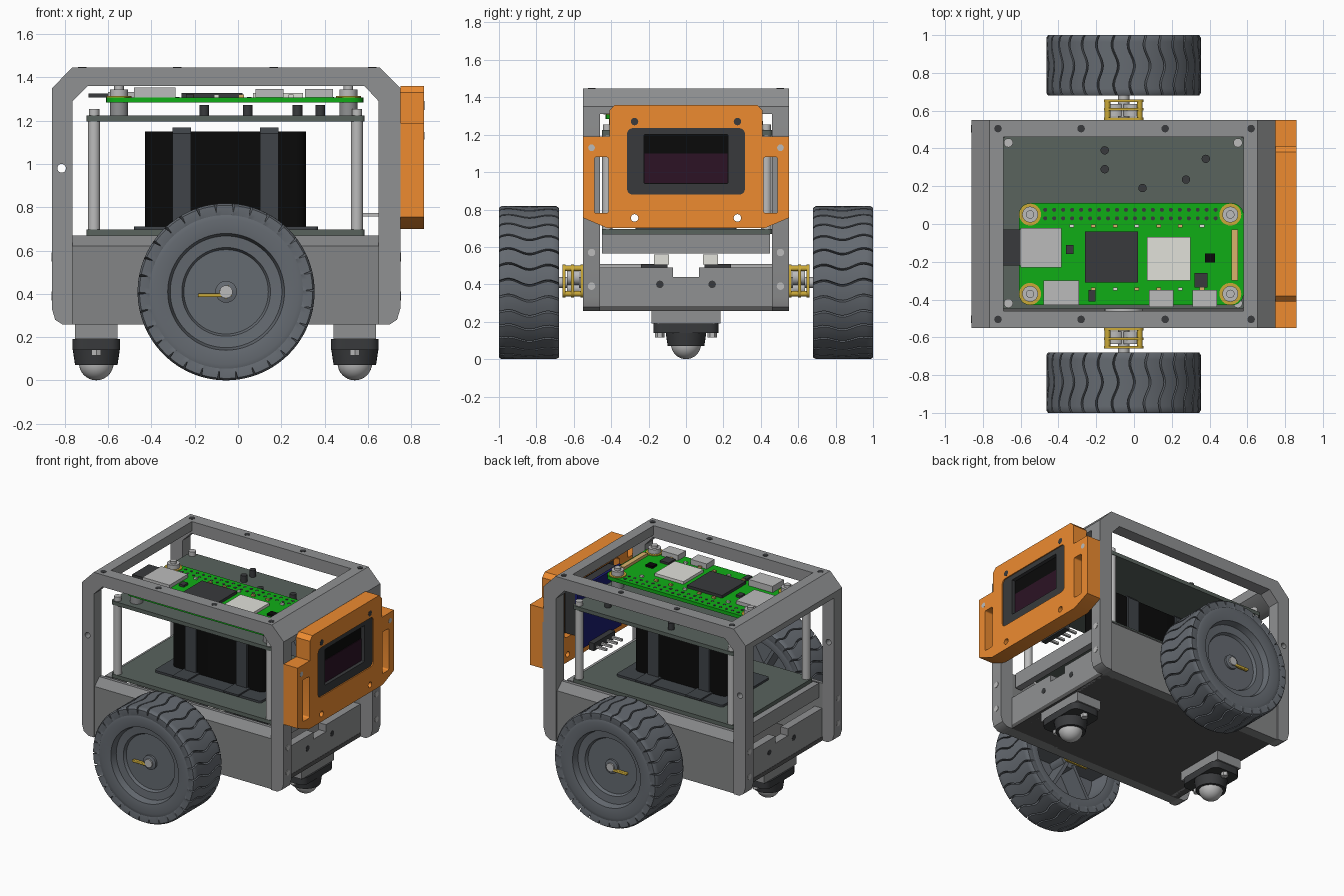
import bpy, bmesh, math
from math import sin, cos, pi
from mathutils import Matrix, Vector

if "Cube" in bpy.data.objects:
    bpy.data.objects.remove(bpy.data.objects["Cube"])

COL = dict(frame=(.28, .285, .29), rubber=(.13, .145, .165), deck=(.10, .125, .11), black=(.003, .003, .003),
           dark=(.04, .042, .045), orange=(.85, .26, .03), green=(.005, .42, .008), steel=(.5, .5, .5),
           brass=(.6, .4, .04), blue=(.01, .012, .16), screen=(.025, .006, .018), white=(.75, .75, .7),
           strap=(.05, .057, .065), panel=(.23, .235, .24), tan=(.7, .45, .15), floor=(.09, .09, .09))
MATS = {}
for k, c in COL.items():
    MATS[k] = bpy.data.materials.new(k)
    MATS[k].diffuse_color = (*c, 1)


def finish(name, bm, mat):
    bmesh.ops.recalc_face_normals(bm, faces=bm.faces[:])
    me = bpy.data.meshes.new(name)
    bm.to_mesh(me)
    bm.free()
    ob = bpy.data.objects.new(name, me)
    me.materials.append(MATS[mat])
    bpy.context.collection.objects.link(ob)
    return ob


def box(name, x, y, z, mat='frame', bevel=0):
    bm = bmesh.new()
    bmesh.ops.create_cube(bm, size=1)
    for v in bm.verts:
        v.co = [(a + b) / 2 + c * (b - a) for (a, b), c in zip((x, y, z), v.co)]
    ob = finish(name, bm, mat)
    if bevel:
        m = ob.modifiers.new('bevel', 'BEVEL')
        m.width, m.segments = bevel, 3
    return ob


def cyl(name, p, q, r, mat='steel', n=24, r2=None):
    p, q = Vector(p), Vector(q)
    bm = bmesh.new()
    rot = (q - p).to_track_quat('Z', 'Y').to_matrix().to_4x4()
    bmesh.ops.create_cone(bm, cap_ends=True, segments=n, radius1=r, radius2=r if r2 is None else r2,
                          depth=(q - p).length, matrix=Matrix.Translation((p + q) / 2) @ rot)
    return finish(name, bm, mat)


def ring(u, v, r, n=20):
    return [(u + r * cos(2 * pi * i / n), v + r * sin(2 * pi * i / n)) for i in range(n)]


def rrect(u0, u1, v0, v1, r, n=5):
    out = []
    for k, (u, v) in enumerate(((u1 - r, v1 - r), (u0 + r, v1 - r), (u0 + r, v0 + r), (u1 - r, v0 + r))):
        out += [(u + r * cos((k + i / n) * pi / 2), v + r * sin((k + i / n) * pi / 2)) for i in range(n + 1)]
    return out


def plate(name, loops, plane, a, b, mat='frame'):
    """Outline plus hole loops, extruded from a to b across the plane."""
    cu = bpy.data.curves.new(name, 'CURVE')
    cu.dimensions, cu.fill_mode, cu.extrude = '2D', 'BOTH', (b - a) / 2
    for lp in loops:
        s = cu.splines.new('POLY')
        s.points.add(len(lp) - 1)
        s.use_cyclic_u = True
        for pt, (u, v) in zip(s.points, lp):
            pt.co = (u, v, 0, 1)
    tmp = bpy.data.objects.new('tmp', cu)
    bpy.context.collection.objects.link(tmp)
    bpy.context.view_layer.update()
    me = bpy.data.meshes.new_from_object(tmp.evaluated_get(bpy.context.evaluated_depsgraph_get()))
    bpy.data.objects.remove(tmp)
    bm = bmesh.new()
    bm.from_mesh(me)
    bmesh.ops.remove_doubles(bm, verts=bm.verts[:], dist=1e-4)
    for v in bm.verts:
        u, w, t = v.co.x, v.co.y, v.co.z + (a + b) / 2
        v.co = {'xz': (u, t, w), 'yz': (t, u, w), 'xy': (u, w, t)}[plane]
    return finish(name, bm, mat)


def spin(name, rows, n, point, mat):
    """Grid of n columns around, one ring per row."""
    bm = bmesh.new()
    g = [[bm.verts.new(point(row, i)) for i in range(n)] for row in rows]
    for A, B in zip(g, g[1:]):
        for i in range(n):
            bm.faces.new((A[i], A[(i + 1) % n], B[(i + 1) % n], B[i]))
    return finish(name, bm, mat)


# Side frames, lower side panels and floor
outline = [(-.86, .33), (-.86, 1.35), (-.765, 1.447), (.655, 1.447), (.75, 1.35), (.75, .33), (.735, .28), (.70, .257),
           (.65, .257), (.65, 1.29), (.585, 1.36), (-.695, 1.36), (-.765, 1.29), (-.765, .257), (-.81, .257), (-.845, .28)]
for s, tag in ((-1, 'front'), (1, 'back')):
    a, b = sorted((s * .46, s * .55))
    plate(tag + '_side_frame', [outline, ring(-.815, .98, .02)], 'xz', a, b)
    prof = [(.46, .257), (.54, .257), (.54, .62), (.485, .67), (.46, .67)]
    plate(tag + '_side_panel', [[(s * y, z) for y, z in prof]], 'yz', -.77, .655, 'panel')
    for x in (-.72, -.28, .165, .62):
        cyl('frame_screw', (x, s * .505, 1.44), (x, s * .505, 1.449), .02, 'dark', 16)
box('floor', (-.765, .655), (-.47, .47), (.257, .285), 'floor')

# End bars
for c, s, tag in ((-.055, -1, 'left'), (-.055, 1, 'right')):
    X = lambda d: c + s * d
    plate(tag + '_top_bar', [[(X(.635), 1.447), (X(.71), 1.447), (X(.805), 1.35), (X(.805), 1.31), (X(.74), 1.31),
                              (X(.635), 1.38)]], 'xz', -.46, .46)
    a, b = sorted((X(.65), X(.708)))
    plate(tag + '_bottom_bar', [[(-.46, .257), (.46, .257), (.46, .49), (.07, .49), (.07, .44), (-.07, .44),
                                 (-.07, .49), (-.46, .49)]], 'yz', a, b)
    a, b = sorted((X(.64), X(.69)))
    box(tag + '_deck_beam', (a, b), (-.45, .45), (.565, .67))
    for y in (-.505, -.14, .14, .505):
        post = abs(y) > .2
        for z in (.39, .57) if post else (.40,):
            d = .802 if post else .704
            cyl('end_screw', (X(d - .01), y, z), (X(d + .006), y, z), .02, 'steel' if post else 'dark', 16)

# Casters under both ends
for x in (-.655, .54):
    box('caster_plate', (x - .098, x + .098), (-.185, .185), (.19, .257))
    plate('caster_flange', [rrect(x - .11, x + .11, -.175, .175, .05)], 'xy', .14, .19, 'dark')
    cyl('caster_housing', (x, 0, .07), (x, 0, .15), .098, 'dark', 32, .11)
    for y in (-.14, .14):
        cyl('caster_bolt', (x, y, .115), (x, y, .145), .025, 'steel', 6)
    bm = bmesh.new()
    bmesh.ops.create_uvsphere(bm, u_segments=32, v_segments=16, radius=.08, matrix=Matrix.Translation((x, 0, .08)))
    finish('caster_ball', bm, 'steel')

# Wheels with wavy tread, gearboxes and motors
CX, CZ, LUGS = -.055, .409, 30
body = [(.03, .80), (.03, .935), (.05, .93), (.05, .915), (.195, .915), (.205, .935), (.258, .94), (.27, .985),
        (.335, .995), (.352, .99), (.375, .985), (.375, .695), (.34, .685), (.30, .69), (.29, .84), (.07, .84),
        (.07, .72), (.03, .72), (.03, .80)]
tread = [(.684, .355, .355), (.68, .38, .366), (.68, .40, .370), (.694, .409, .374)]
tread += [(.70 + .28 * i / 18, .409, .38) for i in range(1, 18)]
tread += [(1.68 - y, r, g) for y, r, g in reversed(tread[:4])]
for s, tag in ((-1, 'front'), (1, 'back')):
    def tire(row, i):
        y, top, low = row
        lug, k = divmod(i, 6)
        r = low if k in (0, 5) else top
        f = (.015, .06, .34, .66, .94, .985)[k]
        t = 2 * pi * (lug + f) / LUGS + .036 * sin((y - .68) / .32 * 3 * pi) + .1 * (y - .84)
        return CX + r * cos(t), s * y, CZ + r * sin(t)
    spin(tag + '_tread', tread, LUGS * 6, tire, 'rubber')
    spin(tag + '_wheel', body, 64, lambda p, i: (CX + p[0] * cos(i * pi / 32), s * p[1], CZ + p[0] * sin(i * pi / 32)),
         'rubber')
    for k in range(6):
        t = k * pi / 3
        sp = box(tag + '_wheel_spoke', (.05, .295), (-.07, .07), (-.012, .012), 'rubber')
        sp.location, sp.rotation_euler = (CX, s * .78, CZ), (0, t, 0)
    cyl(tag + '_axle', (CX, s * .5, CZ), (CX, s * .945, CZ), .03)
    box(tag + '_axle_key', (CX - .13, CX - .02), sorted((s * .92, s * .945)), (CZ - .025, CZ - .008), 'brass', .005)
    for y in (.55, .60, .645):
        plate(tag + '_gearbox_plate', [rrect(-.16, .05, .33, .505, .03)], 'xz', *sorted((s * y, s * (y + .014))), 'brass')
    for x, z, r in ((-.1, .40, .05), (-.01, .44, .045), (-.04, .38, .035)):
        cyl(tag + '_gear', (x, s * .57, z), (x, s * .635, z), r, 'steel', 20)
    for x in (-.14, .03):
        for z in (.35, .485):
            cyl(tag + '_gearbox_post', (x, s * .55, z), (x, s * .66, z), .015, 'brass', 12)
    cyl(tag + '_motor', (CX, s * .15, CZ), (CX, s * .55, CZ), .10, 'steel', 32)
    box(tag + '_motor_bracket', (-.19, .08), sorted((s * .1, s * .24)), (.285, .505), 'dark')
    box(tag + '_motor_connector', (-.12, .01), sorted((s * .09, s * .17)), (.505, .56), 'white')

# Decks, posts and pegs
for name, z in (('lower_deck', .67), ('upper_deck', 1.197)):
    plate(name, [rrect(-.70, .585, -.45, .46, .02)], 'xy', z, z + .027, 'deck')
for x in (-.665, .55):
    for y in (-.42, .43):
        cyl('deck_post', (x, y, .697), (x, y, 1.2), .028, 'steel', 24)
        cyl('deck_post_tip', (x, y, 1.2), (x, y, 1.255), .024, 'steel', 24)
for x, y in ((-.155, .39), (-.155, .29), (.045, .19), (.275, .235), (.38, .345)):
    cyl('deck_peg', (x, y, 1.22), (x, y, 1.272), .022, 'dark', 20)

# Battery with straps
plate('battery_tray', [rrect(-.48, .37, -.27, .27, .02)], 'xy', .695, .712, 'strap')
plate('battery', [rrect(-.43, .315, -.155, .155, .05)], 'xy', .71, 1.15, 'black')
for x in (-.26, .145):
    plate('battery_strap', [[(-.17, .70), (.17, .70), (.17, 1.14), (.145, 1.168), (-.145, 1.168), (-.17, 1.14)]],
          'yz', x - .043, x + .043, 'strap')
    for y in (-.22, .22):
        box('strap_foot', (x - .06, x + .06), (y - .07, y + .07), (.71, .722), 'strap')

# Controller board
corners = [(x, y) for x in (-.55, .51) for y in (-.37, .05)]
plate('controller_board', [rrect(-.61, .58, -.43, .11, .06)], 'xy', 1.283, 1.308, 'green')
for x, y in corners:
    cyl('board_standoff', (x, y, 1.22), (x, y, 1.283), .042, 'frame', 24)
    cyl('board_ring', (x, y, 1.305), (x, y, 1.313), .058, 'brass', 32)
    cyl('board_nut', (x, y, 1.31), (x, y, 1.345), .042, 'steel', 24)
    cyl('board_screw', (x, y, 1.34), (x, y, 1.362), .022, 'steel', 16)
for name, x, y, h, m in (('card_slot', (-.60, -.385), (-.23, -.02), .025, 'steel'),
                         ('memory_card', (-.69, -.57), (-.22, -.03), .018, 'dark'),
                         ('processor', (-.26, .02), (-.31, -.04), .02, 'dark'),
                         ('radio_shield', (.07, .30), (-.30, -.07), .02, 'white'),
                         ('video_port', (-.48, -.29), (-.43, -.30), .045, 'steel'),
                         ('data_port', (.08, .21), (-.44, -.35), .038, 'steel'),
                         ('power_port', (.31, .44), (-.44, -.35), .038, 'steel'),
                         ('ribbon_socket', (.515, .55), (-.30, -.03), .02, 'tan'),
                         ('small_chip', (.375, .43), (-.205, -.155), .015, 'black'),
                         ('regulator', (.32, .39), (-.335, -.26), .015, 'dark'),
                         ('crystal', (-.36, -.32), (-.16, -.11), .015, 'dark'),
                         ('coil', (-.24, -.205), (-.41, -.35), .015, 'dark')):
    box(name, x, y, (1.308, 1.308 + h), m)
for i in range(20):
    for y in (.03, .075):
        cyl('header_pad', (-.47 + i * .0475, y, 1.306), (-.47 + i * .0475, y, 1.31), .011, 'dark', 10)
for i in range(14):
    x, y = -.33 + (i % 7) * .115, -.01 if i < 7 else -.345
    box('board_resistor', (x - .012, x + .012), (y - .008, y + .008), (1.308, 1.32), 'tan' if i % 3 else 'white')

# Display bezel with ear slots, and display module behind it
face = [(-.38, 1.36), (-.41, 1.33), (-.41, 1.19), (-.55, 1.19), (-.55, .755), (-.42, .70)]
face = face + [(-y, z) for y, z in reversed(face)]
holes = [rrect(-.315, .315, .88, 1.235, .03)] + [rrect(*e, .78, 1.08, .01) for e in ((-.49, -.415), (.415, .49))]
holes += [ring(y, .755, .02) for y in (-.275, .275)]
plate('display_bezel', [face] + holes, 'yz', .75, .86, 'orange')
plate('display_surround', [rrect(-.315, .315, .88, 1.235, .03), rrect(-.225, .225, .94, 1.20, .005)],
      'yz', .80, .852, 'dark')
box('display_glass', (.79, .825), (-.24, .24), (.93, 1.21), 'black')
box('display_screen', (.82, .829), (-.222, .222), (.942, 1.10), 'screen')
box('display_board', (.69, .71), (-.25, .25), (.78, 1.22), 'blue')
box('display_panel', (.71, .79), (-.25, .25), (.89, 1.20), 'dark')
box('pin_header', (.65, .69), (-.12, .12), (.745, .80), 'dark')
for i in range(4):
    y = -.09 + i * .06
    box('header_pin', (.57, .66), (y - .008, y + .008), (.757, .773), 'steel')
for y in (-.275, .275):
    cyl('bezel_screw', (.85, y, 1.27), (.861, y, 1.27), .02, 'dark', 16)
for y in (-.505, .505):
    cyl('ear_screw', (.85, y, 1.13), (.861, y, 1.13), .018, 'steel', 16)
    box('ear_pad', (.72, .76), (y - .045, y + .045), (.77, 1.09), 'frame')

# Smooth round parts, keep sharp edges
bpy.ops.object.select_all(action='SELECT')
bpy.context.view_layer.objects.active = bpy.context.scene.objects[0]
bpy.ops.object.shade_smooth_by_angle(angle=math.radians(35))

for m in bpy.data.materials:
    if m.users and not m.is_grease_pencil:
        m.use_nodes = True
        m.node_tree.nodes["Principled BSDF"].inputs["Base Color"].default_value = m.diffuse_color
